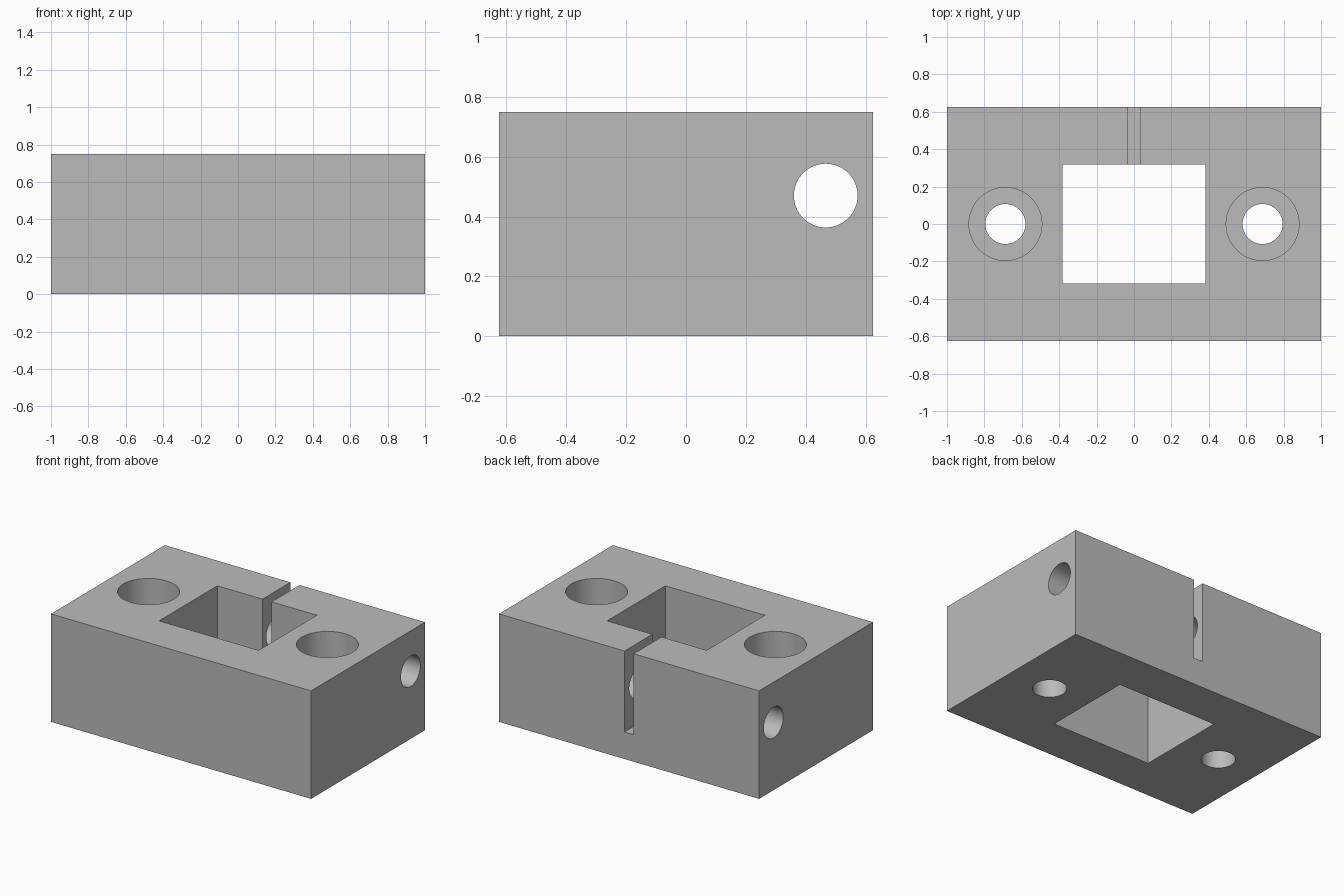
import bpy, math

cube = bpy.data.objects.get("Cube")
if cube:
    bpy.data.objects.remove(cube, do_unlink=True)

W, D, H = 2.0, 1.25, 0.75

grey = bpy.data.materials.new("plain grey")
grey.use_nodes = True
colour = (0.5, 0.5, 0.5, 1)
grey.diffuse_color = colour
grey.node_tree.nodes["Principled BSDF"].inputs["Base Color"].default_value = colour


def box(name, low, high):
    centre = [(a + b) / 2 for a, b in zip(low, high)]
    bpy.ops.mesh.primitive_cube_add(size=1, location=centre)
    ob = bpy.context.object
    ob.name = name
    ob.scale = [b - a for a, b in zip(low, high)]
    bpy.ops.object.transform_apply(location=True, rotation=False, scale=True)
    ob.data.materials.append(grey)
    return ob


def cylinder(name, radius, length, centre, rotation=(0, 0, 0)):
    bpy.ops.mesh.primitive_cylinder_add(vertices=64, radius=radius, depth=length,
                                        location=centre, rotation=rotation)
    ob = bpy.context.object
    ob.name = name
    ob.data.materials.append(grey)
    return ob


# Solid clamp block
block = box("clamp_block", (-W / 2, -D / 2, 0), (W / 2, D / 2, H))

# Square opening, clamping slot and cross bolt hole
cutters = [
    box("opening_cutter", (-0.3825, -0.319, -0.1), (0.3825, 0.319, H + 0.1)),
    box("slot_cutter", (-0.035, 0.2, 0.1875), (0.035, D, H + 0.2)),
    cylinder("cross_bolt_cutter", 0.1065, W + 0.2, (0, 0.467, 0.47),
             (0, math.pi / 2, 0)),
]

# Counterbored mounting holes
floor_z, top_z = 0.25, H + 0.1
for side, x in (("right", -0.6875), ("left", 0.6875)):
    cutters.append(cylinder(side + "_hole_cutter", 0.107, H + 0.2, (x, 0, H / 2)))
    cutters.append(cylinder(side + "_counterbore_cutter", 0.195, top_z - floor_z,
                            (x, 0, (top_z + floor_z) / 2)))

# Cut everything out of the block
for cutter in cutters:
    mod = block.modifiers.new(cutter.name, 'BOOLEAN')
    mod.operation = 'DIFFERENCE'
    mod.solver = 'EXACT'
    mod.object = cutter
bpy.ops.object.select_all(action='DESELECT')
block.select_set(True)
bpy.context.view_layer.objects.active = block
for cutter in cutters:
    bpy.ops.object.modifier_apply(modifier=cutter.name)
for cutter in cutters:
    bpy.data.objects.remove(cutter, do_unlink=True)

# Smooth bores with crisp rims
bpy.ops.object.shade_smooth_by_angle(angle=math.radians(30))
